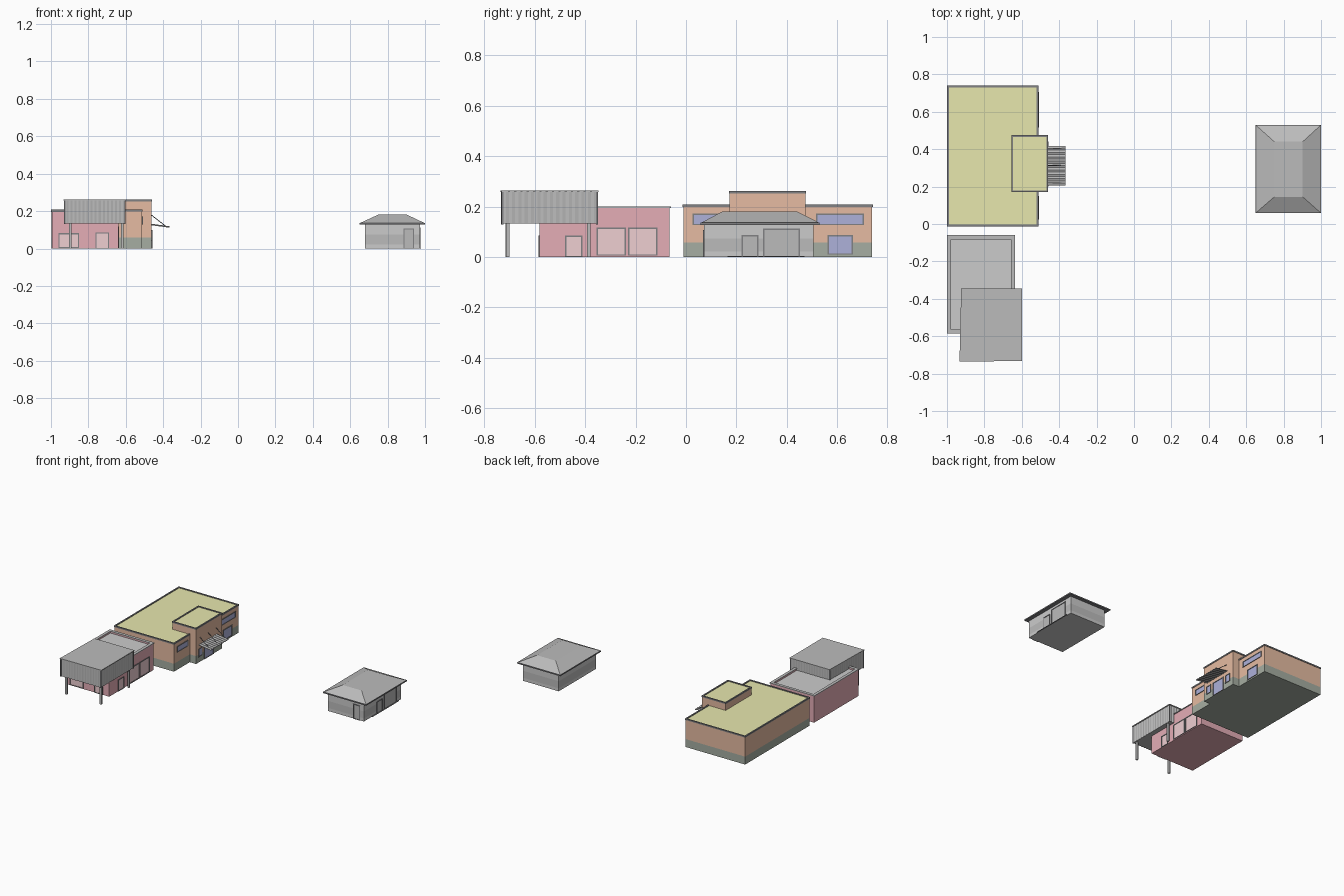
import bpy, bmesh, math
from mathutils import Matrix, Vector

if "Cube" in bpy.data.objects:
    bpy.data.objects.remove(bpy.data.objects["Cube"])


def mat(name, r, g, b):
    m = bpy.data.materials.new(name)
    m.diffuse_color = (r, g, b, 1)
    m.use_nodes = True
    m.node_tree.nodes["Principled BSDF"].inputs["Base Color"].default_value = m.diffuse_color
    return m


ORANGE = mat("orange_render", 0.79, 0.50, 0.36)
GREEN = mat("green_plinth", 0.38, 0.42, 0.36)
YELLOW = mat("yellow_roofing", 0.80, 0.80, 0.42)
PINK = mat("pink_render", 0.78, 0.42, 0.47)
PALE = mat("pale_pink_glass", 0.86, 0.62, 0.64)
BLUE = mat("blue_glass", 0.42, 0.44, 0.70)
DARK = mat("dark_trim", 0.22, 0.22, 0.23)
MID = mat("mid_grey", 0.50, 0.50, 0.50)
LIGHT = mat("light_grey", 0.70, 0.70, 0.70)


def finish(name, bm, m):
    bmesh.ops.recalc_face_normals(bm, faces=bm.faces)
    me = bpy.data.meshes.new(name)
    bm.to_mesh(me)
    bm.free()
    ob = bpy.data.objects.new(name, me)
    bpy.context.collection.objects.link(ob)
    if m:
        me.materials.append(m)
    return ob


def boxes(name, spans, m=None):
    """One object from boxes given as (x0, x1, y0, y1, z0, z1)."""
    bm = bmesh.new()
    for x0, x1, y0, y1, z0, z1 in spans:
        mx = Matrix.Translation(((x0 + x1) / 2, (y0 + y1) / 2, (z0 + z1) / 2)) \
            @ Matrix.Diagonal((x1 - x0, y1 - y0, z1 - z0, 1))
        bmesh.ops.create_cube(bm, size=1, matrix=mx)
    return finish(name, bm, m)


def ring(name, x0, x1, y0, y1, z0, z1, w, m=None):
    """Rectangular border of width w, used for parapets and roof trims."""
    return boxes(name, [(x0, x1, y0, y0 + w, z0, z1), (x0, x1, y1 - w, y1, z0, z1),
                        (x0, x0 + w, y0 + w, y1 - w, z0, z1),
                        (x1 - w, x1, y0 + w, y1 - w, z0, z1)], m)


def opening(name, side, p, a0, a1, z0, z1, glass, w=0.006, d=0.004):
    """Framed pane on a wall facing +x (side 'x') or -y (side 'y')."""
    def span(b0, b1, c0, c1, t):
        if side == 'x':
            return (p - 0.002, p + t, b0, b1, c0, c1)
        return (b0, b1, p - t, p + 0.002, c0, c1)
    boxes(name + "_frame", [span(a0, a0 + w, z0, z1, d), span(a1 - w, a1, z0, z1, d),
                            span(a0 + w, a1 - w, z1 - w, z1, d),
                            span(a0 + w, a1 - w, z0, z0 + w * 0.6, d)], DARK)
    boxes(name + "_pane", [span(a0 + w, a1 - w, z0 + w * 0.6, z1 - w, 0.001)], glass)


def prism(name, pts, z0, z1, m=None):
    bm = bmesh.new()
    f = bm.faces.new([bm.verts.new((x, y, z0)) for x, y in pts])
    up = bmesh.ops.extrude_face_region(bm, geom=[f])["geom"]
    bmesh.ops.translate(bm, vec=(0, 0, z1 - z0),
                        verts=[v for v in up if isinstance(v, bmesh.types.BMVert)])
    return finish(name, bm, m)


def rod(name, a, b, r, m):
    a, b = Vector(a), Vector(b)
    bm = bmesh.new()
    rot = (b - a).to_track_quat('Z', 'Y').to_matrix().to_4x4()
    bmesh.ops.create_cone(bm, cap_ends=True, segments=8, radius1=r, radius2=r,
                          depth=(b - a).length,
                          matrix=Matrix.Translation((a + b) / 2) @ rot)
    return finish(name, bm, m)


# Orange main block and its taller entrance tower
for tag, x0, x1, y0, y1, top in (("main", -0.997, -0.513, -0.01, 0.738, 0.207),
                                 ("tower", -0.653, -0.462, 0.173, 0.473, 0.260)):
    boxes(tag + "_plinth", [(x0, x1, y0, y1, 0, 0.058)], GREEN)
    boxes(tag + "_walls", [(x0, x1, y0, y1, 0.058, top - 0.006)], ORANGE)
    boxes(tag + "_roof", [(x0 + 0.005, x1 - 0.005, y0 + 0.005, y1 - 0.005,
                           top - 0.006, top - 0.003)], YELLOW)
    ring(tag + "_roof_trim", x0 - 0.003, x1 + 0.003, y0 - 0.003, y1 + 0.003,
         top - 0.008, top + 0.002, 0.010, DARK)

# Windows and doors of the orange block
opening("upper_window_back", 'x', -0.513, 0.515, 0.705, 0.128, 0.172, BLUE)
opening("upper_window_front", 'x', -0.513, 0.025, 0.150, 0.128, 0.172, BLUE)
opening("lower_window", 'x', -0.513, 0.56, 0.663, 0.01, 0.088, BLUE)
for i, (a, b, z) in enumerate(((0.20, 0.245, 0.04), (0.265, 0.375, 0.0), (0.395, 0.44, 0.04))):
    opening(f"entrance_{i + 1}", 'x', -0.462, a, b, z, 0.10, BLUE)

# Corrugated entrance awning with stays
bm = bmesh.new()
n = 18
top, low = [], []
for i in range(n + 1):
    y = 0.207 + 0.211 * i / n
    dz = 0.003 if i % 2 else -0.001
    for row, off in ((top, 0.004), (low, 0)):
        row.append([bm.verts.new((x, y, z + dz + off)) for x, z in ((-0.462, 0.125), (-0.365, 0.112))])
for i in range(n):
    a, b, c, d = top[i], top[i + 1], low[i], low[i + 1]
    bm.faces.new((a[0], a[1], b[1], b[0]))
    bm.faces.new((c[0], d[0], d[1], c[1]))
    bm.faces.new((a[1], c[1], d[1], b[1]))
    bm.faces.new((a[0], b[0], d[0], c[0]))
for e in (0, n):
    bm.faces.new((top[e][0], low[e][0], low[e][1], top[e][1]))
finish("awning", bm, MID)
for i, y in enumerate((0.22, 0.3125, 0.405)):
    rod(f"awning_stay_{i + 1}", (-0.462, y, 0.178), (-0.39, y, 0.122), 0.002, DARK)

# Pink shop with parapet and sunken roof
boxes("shop_walls", [(-0.995, -0.64, -0.58, -0.065, 0, 0.182)], PINK)
ring("shop_parapet", -0.995, -0.64, -0.58, -0.065, 0.182, 0.197, 0.014, PINK)
ring("shop_coping", -1.0, -0.635, -0.585, -0.06, 0.195, 0.200, 0.022, MID)
boxes("shop_roof", [(-0.982, -0.655, -0.566, -0.079, 0.182, 0.185)], LIGHT)
opening("shop_front_window", 'y', -0.58, -0.96, -0.85, 0.004, 0.082, PALE)
opening("shop_front_door", 'y', -0.58, -0.762, -0.69, 0, 0.085, PALE)
opening("shop_side_door", 'x', -0.64, -0.48, -0.41, 0, 0.085, PALE)
opening("shop_display_1", 'x', -0.64, -0.355, -0.238, 0.006, 0.118, PALE)
opening("shop_display_2", 'x', -0.64, -0.230, -0.112, 0.006, 0.118, PALE)

# Corrugated canopy on posts, slightly askew
corners = [Vector(p) for p in ((-0.927, -0.73), (-0.605, -0.727), (-0.605, -0.352), (-0.920, -0.352))]
outline = []
for k in range(4):
    a, b = corners[k], corners[(k + 1) % 4]
    d = (b - a).normalized()
    for i in range(30):
        out = 0.003 if i % 2 else 0
        outline.append(a.lerp(b, i / 30) + Vector((d.y, -d.x)) * out)
prism("canopy_sides", outline, 0.133, 0.257, MID)
prism("canopy_top", [(-0.933, -0.736), (-0.598, -0.732), (-0.598, -0.346), (-0.924, -0.346)],
      0.257, 0.263, MID)
for i, (x, y) in enumerate(((-0.897, -0.708), (-0.618, -0.706), (-0.618, -0.385))):
    boxes(f"canopy_post_{i + 1}", [(x - 0.007, x + 0.007, y - 0.007, y + 0.007, 0, 0.14)], MID)
for i, c in enumerate(corners):
    boxes(f"canopy_corner_{i + 1}", [(c.x - 0.004, c.x + 0.004, c.y - 0.004, c.y + 0.004,
                                      0.13, 0.259)], DARK)

# Small grey pavilion with banded walls
for tag, z0, z1, m in (("lower", 0, 0.022, LIGHT), ("middle", 0.022, 0.074, MID),
                       ("upper", 0.074, 0.128, LIGHT)):
    boxes(f"pavilion_{tag}_wall", [(0.68, 0.972, 0.072, 0.505, z0, z1)], m)
opening("pavilion_front_door", 'y', 0.072, 0.885, 0.942, 0, 0.108, MID)
opening("pavilion_side_door", 'x', 0.972, 0.22, 0.288, 0, 0.088, MID)
opening("pavilion_wide_door", 'x', 0.972, 0.305, 0.452, 0, 0.113, MID)
boxes("pavilion_threshold", [(0.97, 0.979, 0.165, 0.47, 0, 0.004)], DARK)

# Pavilion hipped roof with flat top and a dark gutter
ring("pavilion_gutter", 0.65, 1.0, 0.058, 0.53, 0.128, 0.137, 0.010, DARK)
boxes("pavilion_soffit", [(0.66, 0.99, 0.068, 0.52, 0.128, 0.135)], DARK)
bm = bmesh.new()
lo = [bm.verts.new((x, y, 0.136)) for x, y in ((0.652, 0.06), (0.998, 0.06), (0.998, 0.528), (0.652, 0.528))]
hi = [bm.verts.new((x, y, 0.181)) for x, y in ((0.75, 0.145), (0.902, 0.145), (0.902, 0.44), (0.75, 0.44))]
bm.faces.new(lo[::-1])
bm.faces.new(hi)
for i in range(4):
    j = (i + 1) % 4
    bm.faces.new((lo[i], lo[j], hi[j], hi[i]))
finish("pavilion_roof", bm, MID)
